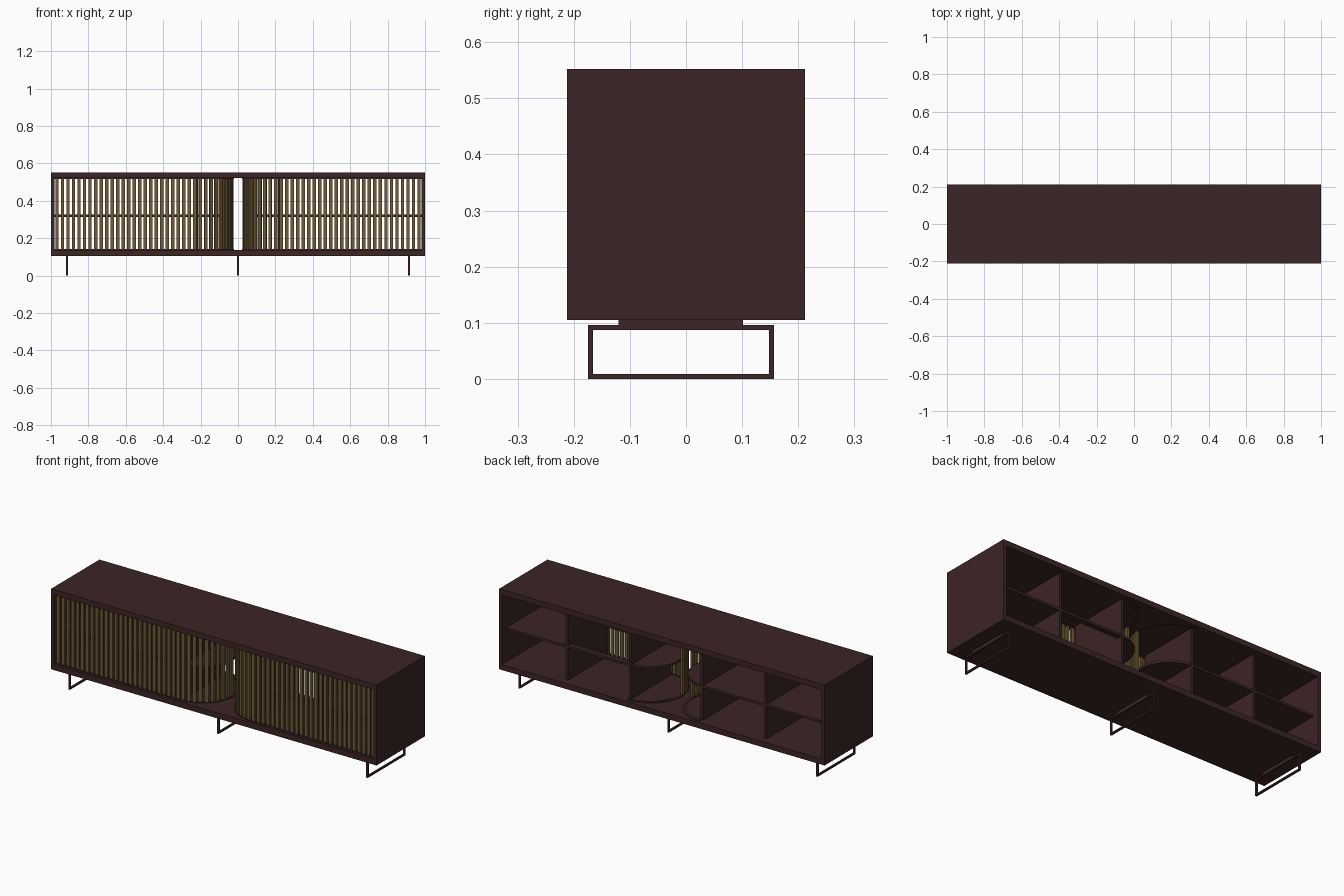
import bpy, bmesh, math
from mathutils import Matrix, Vector

if "Cube" in bpy.data.objects:
    bpy.data.objects.remove(bpy.data.objects["Cube"])


def material(name, rgb):
    m = bpy.data.materials.new(name)
    m.diffuse_color = (*rgb, 1)
    m.use_nodes = True
    m.node_tree.nodes["Principled BSDF"].inputs["Base Color"].default_value = m.diffuse_color
    return m


WOOD = material("dark walnut", (0.046, 0.018, 0.019))
BRASS = material("aged brass", (0.165, 0.105, 0.036))


def finish(bm, name, mat):
    bmesh.ops.recalc_face_normals(bm, faces=bm.faces)
    me = bpy.data.meshes.new(name)
    bm.to_mesh(me)
    bm.free()
    me.materials.append(mat)
    ob = bpy.data.objects.new(name, me)
    bpy.context.collection.objects.link(ob)
    return ob


def add_box(bm, x0, x1, y0, y1, z0, z1):
    c = Vector(((x0 + x1) / 2, (y0 + y1) / 2, (z0 + z1) / 2))
    bmesh.ops.create_cube(bm, size=1, matrix=Matrix.Translation(c)
                          @ Matrix.Diagonal((x1 - x0, y1 - y0, z1 - z0, 1)))


def box(name, *dims, mat=WOOD):
    bm = bmesh.new()
    add_box(bm, *dims)
    return finish(bm, name, mat)


def prism(name, pts, z0, z1, mat=WOOD):
    bm = bmesh.new()
    face = bm.faces.new([bm.verts.new((x, y, z0)) for x, y in pts])
    up = bmesh.ops.extrude_face_region(bm, geom=[face])["geom"]
    bmesh.ops.translate(bm, vec=(0, 0, z1 - z0),
                        verts=[v for v in up if isinstance(v, bmesh.types.BMVert)])
    return finish(bm, name, mat)


# Carcass: slabs and end panels
Y = 0.212
Z0, Z1 = 0.136, 0.521
box("top_slab", -1, 1, -Y, Y, Z1, 0.552)
box("bottom_slab", -1, 1, -Y, Y, 0.105, Z0)

AX, R, FY = 0.22, 0.19, -0.19   # centre and radius of the curved door ends


def arc(s, r, a0, a1, n=20):
    """Arc bulging toward the middle of the cabinet, from front to back."""
    out = []
    for i in range(n + 1):
        a = a0 + (a1 - a0) * i / n
        out.append((s * (AX - r * math.sin(a)), -r * math.cos(a)))
    return out


for s, side in ((-1, "left"), (1, "right")):
    def span(a, b):
        return min(s * a, s * b), max(s * a, s * b)

    box(f"{side}_end_panel", *span(0.982, 1), -Y, Y, Z0, Z1)

    # Upright dividers
    for i, x in enumerate((AX, 0.61)):
        box(f"{side}_divider_{i + 1}", *span(x - 0.007, x + 0.007), -0.172, 0.175, Z0, Z1)

    # Shelves, with a half-round end shelf in the middle bay
    box(f"{side}_outer_shelf", *span(0.617, 0.982), -0.172, 0.175, 0.314, 0.327)
    if s < 0:
        box("left_inner_shelf", *span(0.227, 0.603), -0.172, 0.175, 0.314, 0.327)
    else:
        box("right_front_rail", *span(0.227, 0.603), -0.172, -0.14, 0.314, 0.327)
        box("right_back_rail", *span(0.227, 0.603), 0.145, 0.175, 0.314, 0.327)
    prism(f"{side}_round_shelf", arc(s, 0.172, 0, math.pi), 0.314, 0.327)

    # Door tracks on floor and under the top
    for label, za, zb in (("floor", Z0, Z0 + 0.005), ("upper", Z1 - 0.005, Z1)):
        outer = [(s * 0.982, FY - 0.008)] + arc(s, R + 0.008, 0, math.pi)
        inner = [(s * 0.982, FY + 0.008)] + arc(s, R - 0.008, 0, math.pi)
        prism(f"{side}_{label}_track", outer + inner[::-1], za, zb)

    # Sliding door: vertical slats along the front and round the curve
    bm = bmesh.new()
    pitch, start = 0.0295, 0.968
    straight = start - AX
    total = straight + R * math.pi * 0.5
    for i in range(int(total / pitch) + 1):
        d = i * pitch
        if d <= straight:
            x, y, a = start - d, FY, 0
        else:
            a = (d - straight) / R
            x, y = AX - R * math.sin(a), -R * math.cos(a)
        m = (Matrix.Translation((s * x, y, (Z0 + Z1) / 2))
             @ Matrix.Rotation(-s * a, 4, 'Z')
             @ Matrix.Diagonal((0.018, 0.012, Z1 - Z0 - 0.008, 1)))
        bmesh.ops.create_cube(bm, size=1, matrix=m)
    finish(bm, f"{side}_slatted_door", BRASS)

# Sled legs: rectangular frames with a mounting plate
for name, x in (("left", -0.915), ("middle", 0), ("right", 0.915)):
    bm = bmesh.new()
    t, ya, yb, zt = 0.009, -0.175, 0.157, 0.096
    xa, xb = x - 0.005, x + 0.005
    add_box(bm, xa, xb, ya, yb, 0, t)
    add_box(bm, xa, xb, ya, yb, zt - t, zt)
    add_box(bm, xa, xb, ya, ya + t, t, zt - t)
    add_box(bm, xa, xb, yb - t, yb, t, zt - t)
    add_box(bm, xa, xb, -0.12, 0.102, zt, 0.105)
    finish(bm, f"{name}_sled_leg", WOOD)
